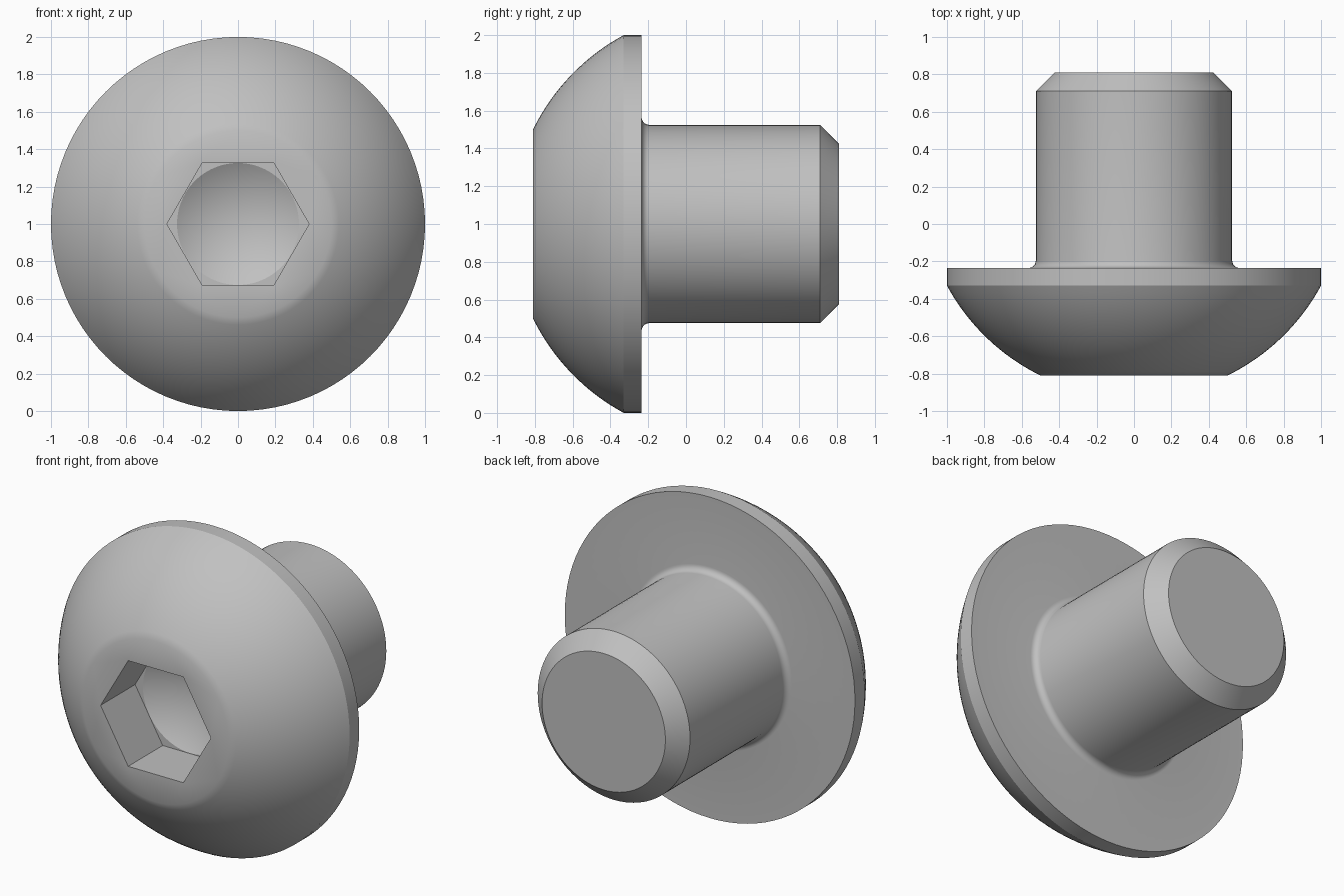
import bpy, bmesh, math

cube = bpy.data.objects.get("Cube")
if cube:
    bpy.data.objects.remove(cube, do_unlink=True)

SEG = 96            # sides of the turned surfaces
SECTOR = SEG // 6   # sides per hexagon corner
FRONT, BACK = -0.81, 0.81
FLOOR = -0.47       # depth of the socket walls
bm = bmesh.new()


def ring(radius, y, count=SEG):
    step = 2 * math.pi / count
    return [bm.verts.new((radius * math.cos(i * step), y, 1 + radius * math.sin(i * step)))
            for i in range(count)]


def bridge(a, b):
    n = len(a)
    for i in range(n):
        j = (i + 1) % n
        bm.faces.new((a[i], a[j], b[j], b[i]))


def hex_to_circle(hexagon, circle):
    """Fan each corner to its arc, and join each flat to the arc's end."""
    for k in range(6):
        start = k * SECTOR - SECTOR // 2
        for i in range(start, start + SECTOR):
            bm.faces.new((hexagon[k], circle[i % SEG], circle[(i + 1) % SEG]))
        bm.faces.new((hexagon[k], circle[(start + SECTOR) % SEG], hexagon[(k + 1) % 6]))


# Turned profile: domed head, rim, fillet, shank and chamfered tip
centre = 0.211
dome_radius = math.hypot(0.5, centre - FRONT)
a0 = math.asin(0.5 / dome_radius)
a1 = math.asin(1 / dome_radius)
profile = []
for i in range(17):
    a = a0 + (a1 - a0) * i / 16
    profile.append((dome_radius * math.sin(a), centre - dome_radius * math.cos(a)))
profile.append((1.0, -0.235))
for i in range(7):
    a = math.pi / 2 * i / 6
    profile.append((0.565 - 0.04 * math.sin(a), -0.195 - 0.04 * math.cos(a)))
profile += [(0.525, 0.71), (0.425, BACK)]

rings = [ring(r, y) for r, y in profile]
for a, b in zip(rings, rings[1:]):
    bridge(a, b)
bm.faces.new(rings[-1])

# Hexagonal socket with a drilled conical bottom
mouth = ring(0.38, FRONT, 6)
bottom = ring(0.38, FLOOR, 6)
drill = ring(0.326, FLOOR)
hex_to_circle(mouth, rings[0])
bridge(mouth, bottom)
hex_to_circle(bottom, drill)
tip = bm.verts.new((0, FLOOR + 0.19, 1))
for i in range(SEG):
    bm.faces.new((drill[i], drill[(i + 1) % SEG], tip))

bmesh.ops.recalc_face_normals(bm, faces=bm.faces[:])
mesh = bpy.data.meshes.new("button_head_screw")
bm.to_mesh(mesh)
bm.free()
screw = bpy.data.objects.new("button_head_screw", mesh)
bpy.context.collection.objects.link(screw)

# Plain grey metal
grey = bpy.data.materials.new("grey_metal")
grey.use_nodes = True
colour = (0.53, 0.53, 0.53, 1)
grey.diffuse_color = colour
grey.node_tree.nodes["Principled BSDF"].inputs["Base Color"].default_value = colour
mesh.materials.append(grey)

bpy.ops.object.select_all(action='DESELECT')
screw.select_set(True)
bpy.context.view_layer.objects.active = screw
bpy.ops.object.shade_smooth_by_angle(angle=math.radians(28))
